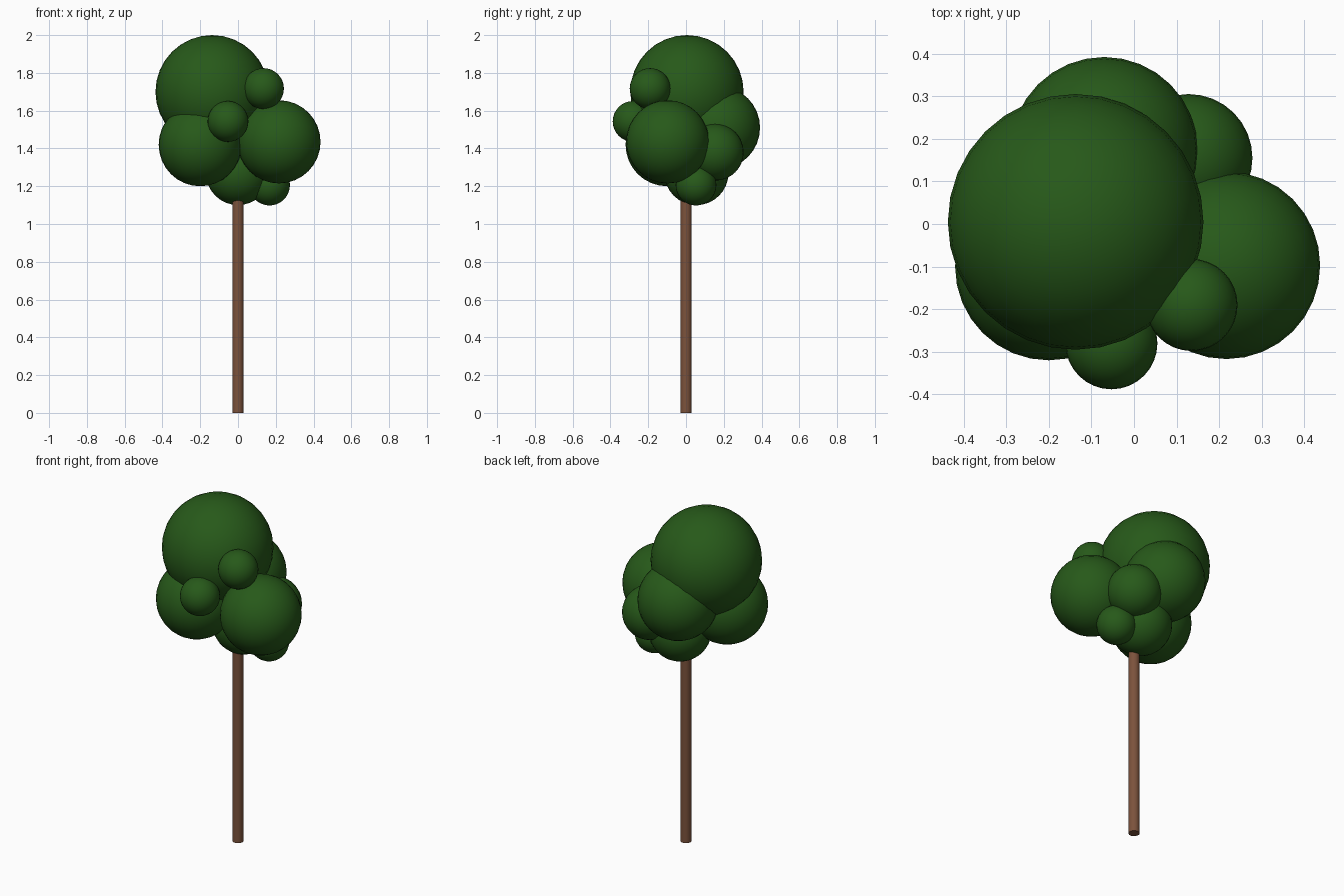
import bpy
import math

if "Cube" in bpy.data.objects:
    bpy.data.objects.remove(bpy.data.objects["Cube"])


def material(name, color):
    mat = bpy.data.materials.new(name)
    mat.diffuse_color = (*color, 1)
    mat.use_nodes = True
    mat.node_tree.nodes["Principled BSDF"].inputs["Base Color"].default_value = mat.diffuse_color
    return mat


leaf = material("leaf_green", (0.02, 0.1, 0.01))
bark = material("bark_brown", (0.2, 0.085, 0.045))


def finish(name, mat):
    obj = bpy.context.object
    obj.name = name
    obj.data.materials.append(mat)
    bpy.ops.object.shade_smooth_by_angle(angle=math.radians(40))


# Trunk, running up into the crown
trunk_height = 1.3
bpy.ops.mesh.primitive_cylinder_add(vertices=32, radius=0.03, depth=trunk_height,
                                    location=(0, 0, trunk_height / 2))
finish("trunk", bark)

# Crown of overlapping leaf balls: name, centre, radius
balls = [
    ("top", (-0.137, 0.005, 1.70), 0.30),
    ("right", (0.217, -0.097, 1.435), 0.22),
    ("left", (-0.20, -0.10, 1.42), 0.22),
    ("back", (-0.07, 0.172, 1.51), 0.22),
    ("bottom", (0.0, 0.055, 1.27), 0.17),
    ("back_right", (0.128, 0.155, 1.38), 0.15),
    ("small_upper", (0.135, -0.19, 1.717), 0.108),
    ("small_front", (-0.053, -0.28, 1.543), 0.108),
    ("small_lower", (0.167, 0.053, 1.206), 0.108),
]
for name, centre, radius in balls:
    bpy.ops.mesh.primitive_uv_sphere_add(segments=32, ring_count=16,
                                         radius=radius, location=centre)
    finish("leaf_ball_" + name, leaf)
